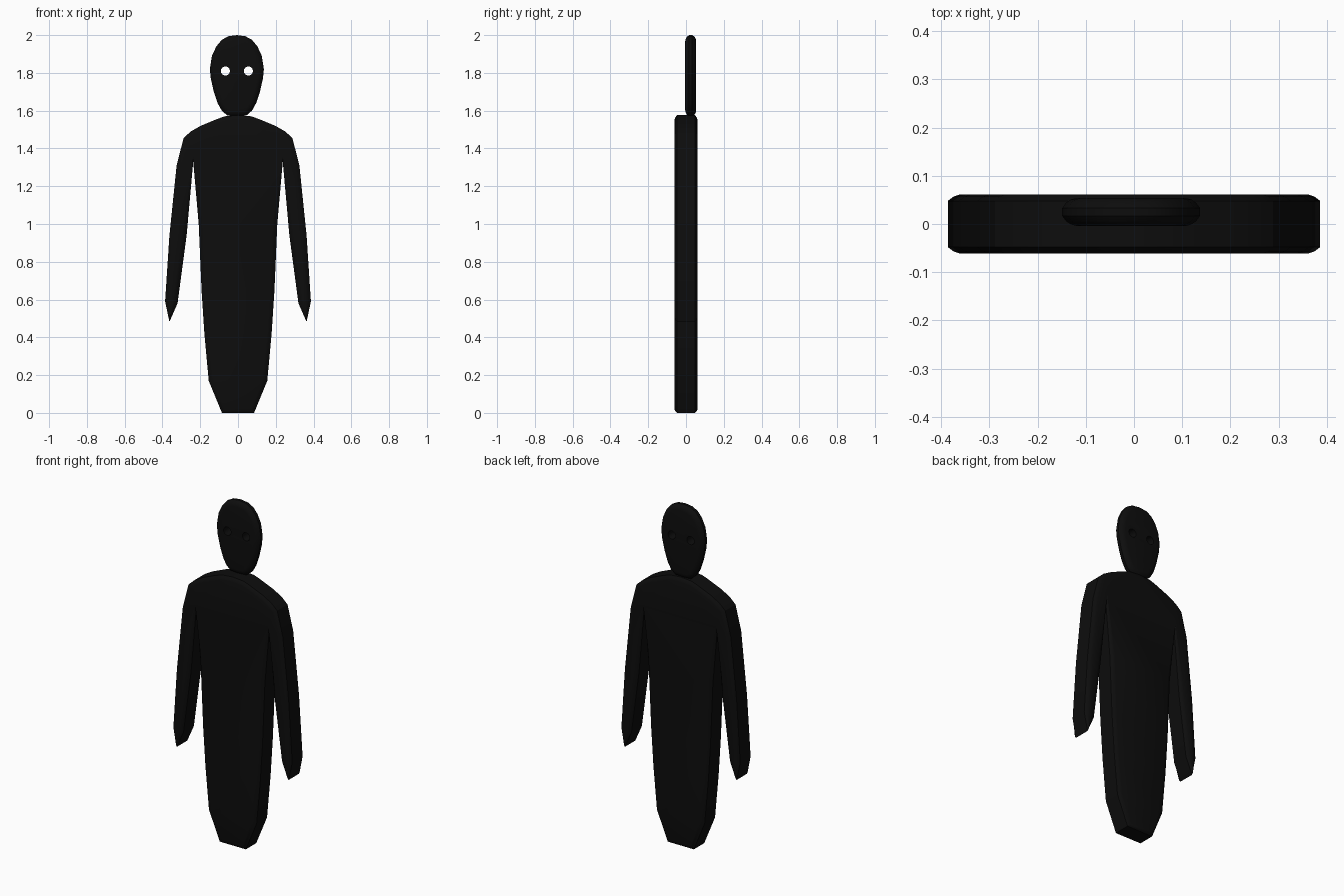
import bpy, bmesh, math

cube = bpy.data.objects.get("Cube")
if cube:
    bpy.data.objects.remove(cube, do_unlink=True)

black = bpy.data.materials.new("soft black")
black.use_nodes = True
colour = (0.004, 0.004, 0.004, 1)
black.diffuse_color = colour
black.node_tree.nodes["Principled BSDF"].inputs["Base Color"].default_value = colour


def slab(name, half, rim, steps, centre=(0, 0)):
    """Mirror a half outline (bottom to top), thicken it and round both faces by insets."""
    cx, cy = centre
    outline = half + [(-x, z) for x, z in reversed(half) if x > 0]
    bm = bmesh.new()
    front = bm.faces.new([bm.verts.new((x + cx, cy - rim, z)) for x, z in outline])
    bm.normal_update()
    back = bmesh.ops.extrude_face_region(bm, geom=[front], use_keep_orig=True)["geom"]
    moved = [v for v in back if isinstance(v, bmesh.types.BMVert)]
    bmesh.ops.translate(bm, verts=moved, vec=(0, 2 * rim, 0))
    bmesh.ops.recalc_face_normals(bm, faces=bm.faces)
    caps = [f for f in bm.faces if len(f.verts) == len(outline)]
    for cap in caps:
        for width, rise in steps:
            bmesh.ops.inset_region(bm, faces=[cap], thickness=width, depth=rise,
                                   use_boundary=True, use_even_offset=False)
    bmesh.ops.triangulate(bm, faces=[f for f in bm.faces if len(f.verts) > 4])
    mesh = bpy.data.meshes.new(name)
    bm.to_mesh(mesh)
    bm.free()
    mesh.materials.append(black)
    obj = bpy.data.objects.new(name, mesh)
    bpy.context.collection.objects.link(obj)
    bpy.ops.object.select_all(action="DESELECT")
    obj.select_set(True)
    bpy.context.view_layer.objects.active = obj
    bpy.ops.object.shade_smooth_by_angle(angle=math.radians(30))
    return obj


# Robe-like body with hanging pointed arms
body_half = [
    (0.085, 0), (0.155, 0.17), (0.178, 0.42), (0.193, 0.65), (0.208, 1.0),
    (0.237, 1.33),                                     # armpit
    (0.272, 0.94), (0.32, 0.58), (0.363, 0.482),       # inner arm to tip
    (0.386, 0.59), (0.363, 0.94), (0.325, 1.31),       # outer arm
    (0.288, 1.455), (0.25, 1.49), (0.197, 1.52), (0.113, 1.555), (0.07, 1.57), (0, 1.576),
]
slab("body", body_half, 0.048, [(0.012, 0.009), (0.012, 0.004)])

# Flat rounded head
head_half = [
    (0, 1.57), (0.05, 1.574), (0.08, 1.6), (0.102, 1.64), (0.122, 1.7), (0.138, 1.77),
    (0.143, 1.82), (0.132, 1.89), (0.109, 1.94), (0.08, 1.975), (0.045, 1.994), (0, 2.0),
]
head = slab("head", head_half, 0.008, [(0.008, 0.011), (0.01, 0.007), (0.012, 0.003)],
            centre=(-0.006, 0.025))

# Round eye openings through the head
for side, x in (("left", 0.055), ("right", -0.067)):
    bpy.ops.mesh.primitive_cylinder_add(vertices=24, radius=0.024, depth=0.3,
                                        location=(x, 0.025, 1.81),
                                        rotation=(math.pi / 2, 0, 0))
    cutter = bpy.context.object
    cutter.name = side + "_eye_cutter"
    cutter.data.materials.append(black)
    cutter.display_type = "WIRE"
    cutter.hide_render = True
    cut = head.modifiers.new(side + " eye hole", "BOOLEAN")
    cut.operation = "DIFFERENCE"
    cut.solver = "EXACT"
    cut.object = cutter
    cutter.hide_set(True)
